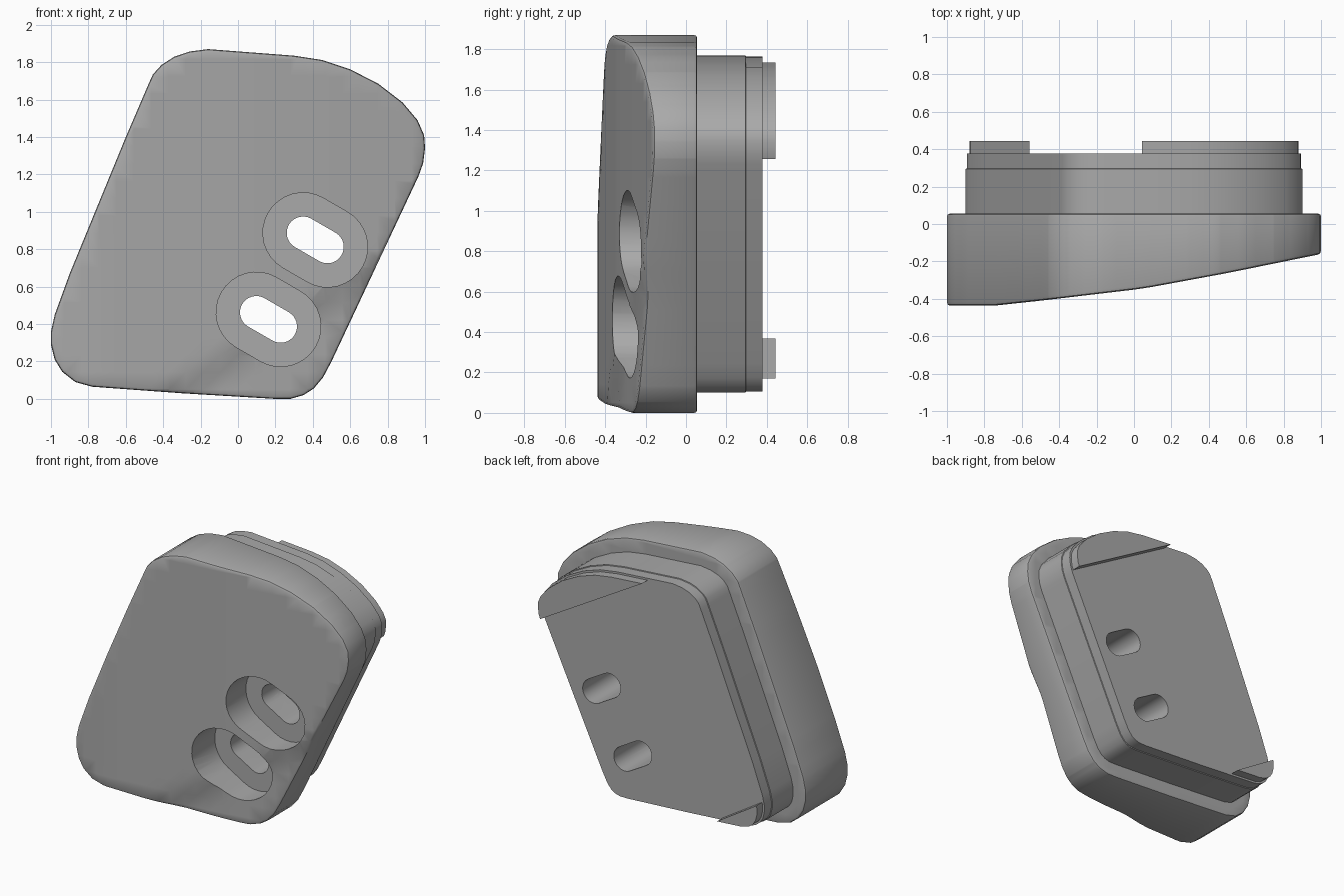
import bpy, bmesh, math
from mathutils import Vector

if "Cube" in bpy.data.objects:
    bpy.data.objects.remove(bpy.data.objects["Cube"])

grey = bpy.data.materials.new("plain grey")
grey.diffuse_color = (0.4, 0.4, 0.4, 1)
grey.use_nodes = True
grey.node_tree.nodes["Principled BSDF"].inputs["Base Color"].default_value = grey.diffuse_color

# Rounded, leaning plate outline (x, z), clockwise from the lower left
OUTLINE = [(-1, .29), (-1, .36), (-.98, .45), (-.9, .67), (-.6, 1.4), (-.48, 1.68),
           (-.455, 1.735), (-.41, 1.785), (-.34, 1.83), (-.26, 1.857), (-.16, 1.87),
           (.3, 1.835), (.45, 1.812), (.6, 1.762), (.75, 1.685), (.88, 1.585), (.96, 1.49),
           (.995, 1.41), (1, 1.34), (.99, 1.26), (.965, 1.19), (.5, .2), (.455, .115),
           (.405, .055), (.35, .02), (.28, 0), (.2, 0), (-.3, .03), (-.78, .065),
           (-.87, .09), (-.94, .145), (-.98, .21)]


def inset(points, dist):
    """Offset a clockwise outline inwards with mitred corners."""
    out = []
    for i, p in enumerate(points):
        a, p, b = Vector(points[i - 1]), Vector(p), Vector(points[(i + 1) % len(points)])
        d1, d2 = (p - a).normalized(), (b - p).normalized()
        n1, n2 = Vector((d1.y, -d1.x)), Vector((d2.y, -d2.x))
        m = (n1 + n2).normalized()
        out.append(tuple(p + m * dist / m.dot(n1)))
    return out


def loft(layers):
    """Closed solid through (outline, y) layers."""
    bm = bmesh.new()
    rings = [[bm.verts.new((x, y, z)) for x, z in pts] for pts, y in layers]
    n = len(rings[0])
    for r, s in zip(rings, rings[1:]):
        for i in range(n):
            bm.faces.new((r[i], r[(i + 1) % n], s[(i + 1) % n], s[i]))
    bm.faces.new(rings[0])
    bm.faces.new(rings[-1])
    bmesh.ops.recalc_face_normals(bm, faces=bm.faces)
    return bm


def finish(bm, name):
    bmesh.ops.recalc_face_normals(bm, faces=bm.faces)
    me = bpy.data.meshes.new(name)
    bm.to_mesh(me)
    bm.free()
    ob = bpy.data.objects.new(name, me)
    bpy.context.collection.objects.link(ob)
    me.materials.append(grey)
    return ob


def slot(cx, cz, radius, y0, y1, name):
    """Tilted stadium-shaped cutter."""
    tilt, half, pts = math.radians(-30), .075, []
    for side in (1, -1):
        for k in range(17):
            a = tilt + (0 if side == 1 else math.pi) + math.pi / 2 - math.pi * k / 16
            pts.append((cx + side * half * math.cos(tilt) + radius * math.cos(a),
                        cz + side * half * math.sin(tilt) + radius * math.sin(a)))
    ob = finish(loft([(pts, y0), (pts, y1)]), name)
    ob.hide_render = True
    return ob


def cut(ob, cutters):
    for c in cutters:
        m = ob.modifiers.new("cut", 'BOOLEAN')
        m.operation, m.solver, m.object = 'DIFFERENCE', 'EXACT', c
    bpy.context.view_layer.update()
    done = ob.evaluated_get(bpy.context.evaluated_depsgraph_get())
    me = bpy.data.meshes.new_from_object(done)
    ob.modifiers.clear()
    ob.data = me


def front_y(x, z):
    """Depth of the sloping front face."""
    knots = [(-1.1, -.437), (-.75, -.437), (-.5, -.41), (.05, -.345), (.5, -.262), (1.1, -.14)]
    x = max(-1.09, min(1.09, x))
    for (xa, ya), (xb, yb) in zip(knots, knots[1:]):
        if x <= xb:
            y = ya + (yb - ya) * (x - xa) / (xb - xa)
            break
    # shallow dip towards the lower right corner
    d = ((x + .4) * .28 - (z - .05) * .45) / .53
    return y + max(0, min(.035, .3 * d))


# Main body with softened rims and a sloping front
bm = loft([(inset(OUTLINE, .015), -.5), (inset(OUTLINE, .004), -.494), (OUTLINE, -.48),
           (OUTLINE, .04), (inset(OUTLINE, .004), .051), (inset(OUTLINE, .015), .055)])
for axis, count in ((0, 21), (2, 20)):
    for k in range(count):
        co, no = Vector(), Vector()
        co[axis] = (-.93 if axis == 0 else .05) + k * .093
        no[axis] = 1
        bmesh.ops.bisect_plane(bm, geom=bm.verts[:] + bm.edges[:] + bm.faces[:],
                               plane_co=co, plane_no=no, dist=1e-5)
for v in bm.verts:
    if v.co.y < -.45:
        v.co.y += .5 + front_y(v.co.x, v.co.z)
bmesh.ops.triangulate(bm, faces=[f for f in bm.faces if f.normal.y < -.5])
body = finish(bm, "main_body")

# Raised rear block with a faint step near its back
a, b = inset(OUTLINE, .1), inset(OUTLINE, .106)
block = finish(loft([(a, .055), (a, .295), (b, .297), (b, .378)]), "rear_block")

# Two rear corner lips, each trimmed along a straight chord
lips = []
for name, p, q in (("upper_lip", (.05, 1.73), (.875, 1.25)), ("lower_lip", (-.56, .17), (-.88, .37))):
    c = inset(OUTLINE, .12)
    bm = loft([(c, .378), (c, .443)])
    d = Vector((q[0] - p[0], 0, q[1] - p[1]))
    cutres = bmesh.ops.bisect_plane(bm, geom=bm.verts[:] + bm.edges[:] + bm.faces[:],
                                    plane_co=(p[0], 0, p[1]), plane_no=(d.z, 0, -d.x),
                                    clear_outer=True)
    bmesh.ops.holes_fill(bm, edges=[e for e in bm.edges if e.is_boundary])
    lips.append(finish(bm, name))

# Two stepped slots through the plate
pockets, slots = [], []
for cx, cz in ((.413, .85), (.163, .425)):
    pockets.append(slot(cx, cz, .215, -.7, -.1, "pocket_cutter"))
    slots.append(slot(cx, cz, .0875, -.7, .7, "slot_cutter"))
cut(body, pockets + slots)
cut(block, slots)
for c in pockets + slots:
    bpy.data.objects.remove(c)

for ob in [body, block] + lips:
    bpy.ops.object.select_all(action='DESELECT')
    ob.select_set(True)
    bpy.context.view_layer.objects.active = ob
    bpy.ops.object.shade_smooth_by_angle(angle=math.radians(30))
